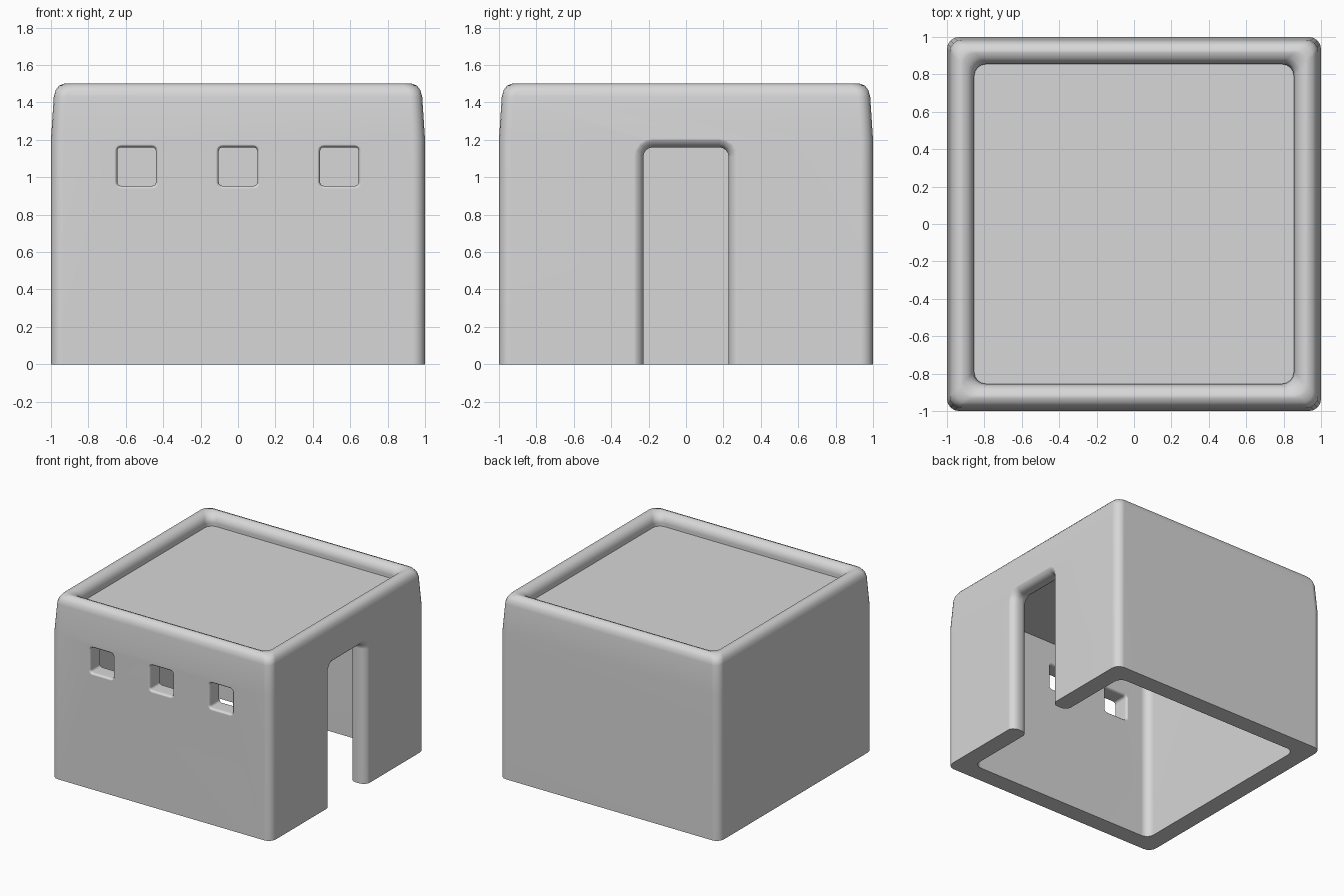
import bpy
import bmesh
from math import sin, cos, pi

cube = bpy.data.objects.get("Cube")
if cube:
    bpy.data.objects.remove(cube, do_unlink=True)

plaster = bpy.data.materials.new("pale_grey_plaster")
plaster.use_nodes = True
grey = (0.68, 0.68, 0.68, 1)
plaster.diffuse_color = grey
plaster.node_tree.nodes["Principled BSDF"].inputs["Base Color"].default_value = grey


def rounded_rect(w, h, r, segs=4):
    """Outline of a rectangle with half sizes w, h and corner radius r."""
    points = []
    for quarter, (sx, sy) in enumerate([(1, 1), (-1, 1), (-1, -1), (1, -1)]):
        for i in range(segs + 1):
            a = (quarter + i / segs) * pi / 2
            points.append((sx * (w - r) + r * cos(a), sy * (h - r) + r * sin(a)))
    return points


def loft(name, rings, capped):
    """Bridge equal rings of points; cap the ends or join last to first."""
    bm = bmesh.new()
    loops = [[bm.verts.new(p) for p in ring] for ring in rings]
    pairs = list(zip(loops, loops[1:]))
    if capped:
        bm.faces.new(loops[0])
        bm.faces.new(loops[-1])
    else:
        pairs.append((loops[-1], loops[0]))
    for a, b in pairs:
        for i in range(len(a)):
            j = (i + 1) % len(a)
            bm.faces.new((a[i], a[j], b[j], b[i]))
    bmesh.ops.recalc_face_normals(bm, faces=bm.faces)
    mesh = bpy.data.meshes.new(name)
    bm.to_mesh(mesh)
    bm.free()
    mesh.materials.append(plaster)
    obj = bpy.data.objects.new(name, mesh)
    bpy.context.collection.objects.link(obj)
    return obj


def activate(obj):
    bpy.ops.object.select_all(action='DESELECT')
    obj.select_set(True)
    bpy.context.view_layer.objects.active = obj


OUTER, INNER = 1.0, 0.855


def opening(name, w, h, corner, flare, place):
    """Cutter through a wall whose mouth flares out into rounded edges."""
    arc = [(flare * cos(k * pi / 8), flare - flare * sin(k * pi / 8)) for k in range(5)]
    profile = [(OUTER + 0.1, flare)]
    profile += [(OUTER + 0.002 - flare + d, off) for d, off in arc]
    profile += [(INNER - 0.002 + flare - d, off) for d, off in reversed(arc)]
    profile.append((INNER - 0.1, flare))
    rings = [[place(u, v, d) for u, v in rounded_rect(w + off, h + off, corner + off)]
             for d, off in profile]
    return loft(name, rings, True)


# Walls: slightly tapered outside, rounded parapet, straight inside
wall_profile = [(1.0, 0), (1.0, 1.2), (0.985, 1.43), (0.975, 1.465), (0.957, 1.49),
                (0.93, 1.5), (0.915, 1.5), (0.888, 1.49), (0.866, 1.467),
                (INNER, 1.43), (INNER, 0)]
walls = loft("walls", [[(x, y, z) for x, y in rounded_rect(s, s, 0.065)]
                       for s, z in wall_profile], False)

# Doorway in the left wall, three windows in the front wall
cutters = [opening("doorway_cutter", 0.228, 0.73, 0.05, 0.06,
                   lambda u, v, d: (d, u, v + 0.43))]
for cx in (-0.542, 0, 0.542):
    cutters.append(opening("window_cutter", 0.103, 0.103, 0.02, 0.025,
                           lambda u, v, d, cx=cx: (u + cx, -d, v + 1.057)))

activate(walls)
for cutter in cutters:
    cutter.hide_render = True
    mod = walls.modifiers.new("cut", 'BOOLEAN')
    mod.operation = 'DIFFERENCE'
    mod.solver = 'EXACT'
    mod.object = cutter
    bpy.ops.object.modifier_apply(modifier=mod.name)
for cutter in cutters:
    bpy.data.objects.remove(cutter, do_unlink=True)

activate(walls)
bpy.ops.object.shade_smooth_by_angle(angle=pi / 5)
normals = walls.modifiers.new("even_shading", 'WEIGHTED_NORMAL')
normals.keep_sharp = True

# Flat roof slab sunk below the parapet
roof = loft("roof_slab", [[(x, y, z) for x, y in rounded_rect(0.865, 0.865, 0.065)]
                          for z in (1.345, 1.405)], True)
